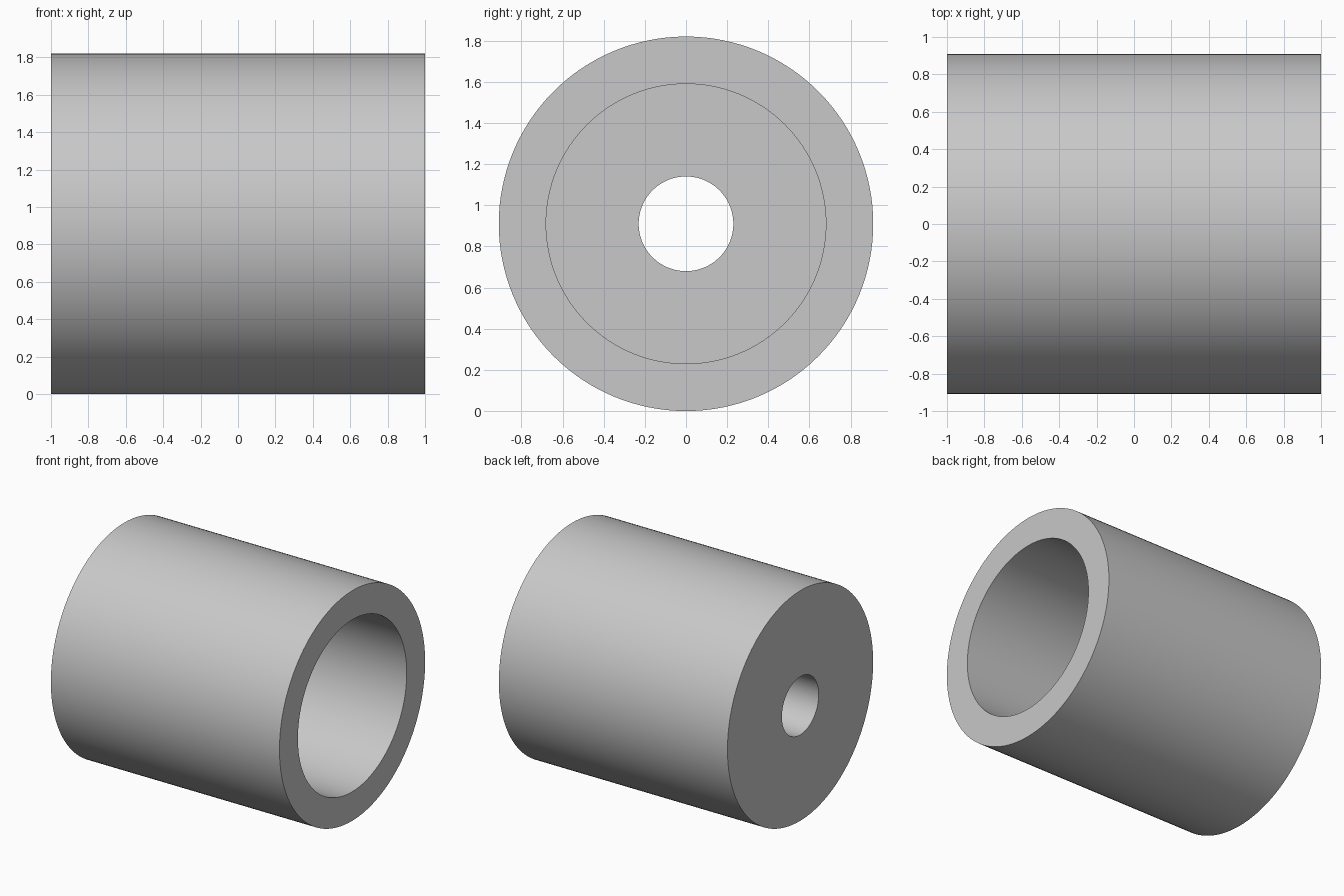
import bpy
import bmesh
from math import radians
from mathutils import Matrix, Vector

cube = bpy.data.objects.get("Cube")
if cube:
    bpy.data.objects.remove(cube, do_unlink=True)

SIDES = 128
RADIUS, BORE, HOLE = 0.91, 0.68, 0.23
HALF, FLOOR = 1.0, 0.45

# Plain grey material
grey = bpy.data.materials.new("plain_grey")
grey.use_nodes = True
colour = (0.58, 0.58, 0.58, 1)
grey.diffuse_color = colour
grey.node_tree.nodes["Principled BSDF"].inputs["Base Color"].default_value = colour

# Closed wall section: outer wall, rim, wide bore, step, narrow hole
profile = [
    (-HALF, RADIUS), (HALF, RADIUS), (HALF, BORE),
    (-HALF + FLOOR, BORE), (-HALF + FLOOR, HOLE), (-HALF, HOLE),
]

# Turn the section around the x axis
bm = bmesh.new()
rings = []
for i in range(SIDES):
    turn = Matrix.Rotation(radians(360 * i / SIDES), 3, "X")
    rings.append([bm.verts.new(turn @ Vector((x, 0, r))) for x, r in profile])
for i, ring in enumerate(rings):
    after = rings[(i + 1) % SIDES]
    for j in range(len(profile)):
        k = (j + 1) % len(profile)
        bm.faces.new((ring[j], ring[k], after[k], after[j]))
bmesh.ops.recalc_face_normals(bm, faces=bm.faces)

mesh = bpy.data.meshes.new("stepped_sleeve")
bm.to_mesh(mesh)
bm.free()
mesh.materials.append(grey)
sleeve = bpy.data.objects.new("stepped_sleeve", mesh)
sleeve.location.z = RADIUS
bpy.context.collection.objects.link(sleeve)

# Smooth round walls with crisp rims
bpy.ops.object.select_all(action="DESELECT")
sleeve.select_set(True)
bpy.context.view_layer.objects.active = sleeve
bpy.ops.object.shade_smooth_by_angle(angle=radians(30))
